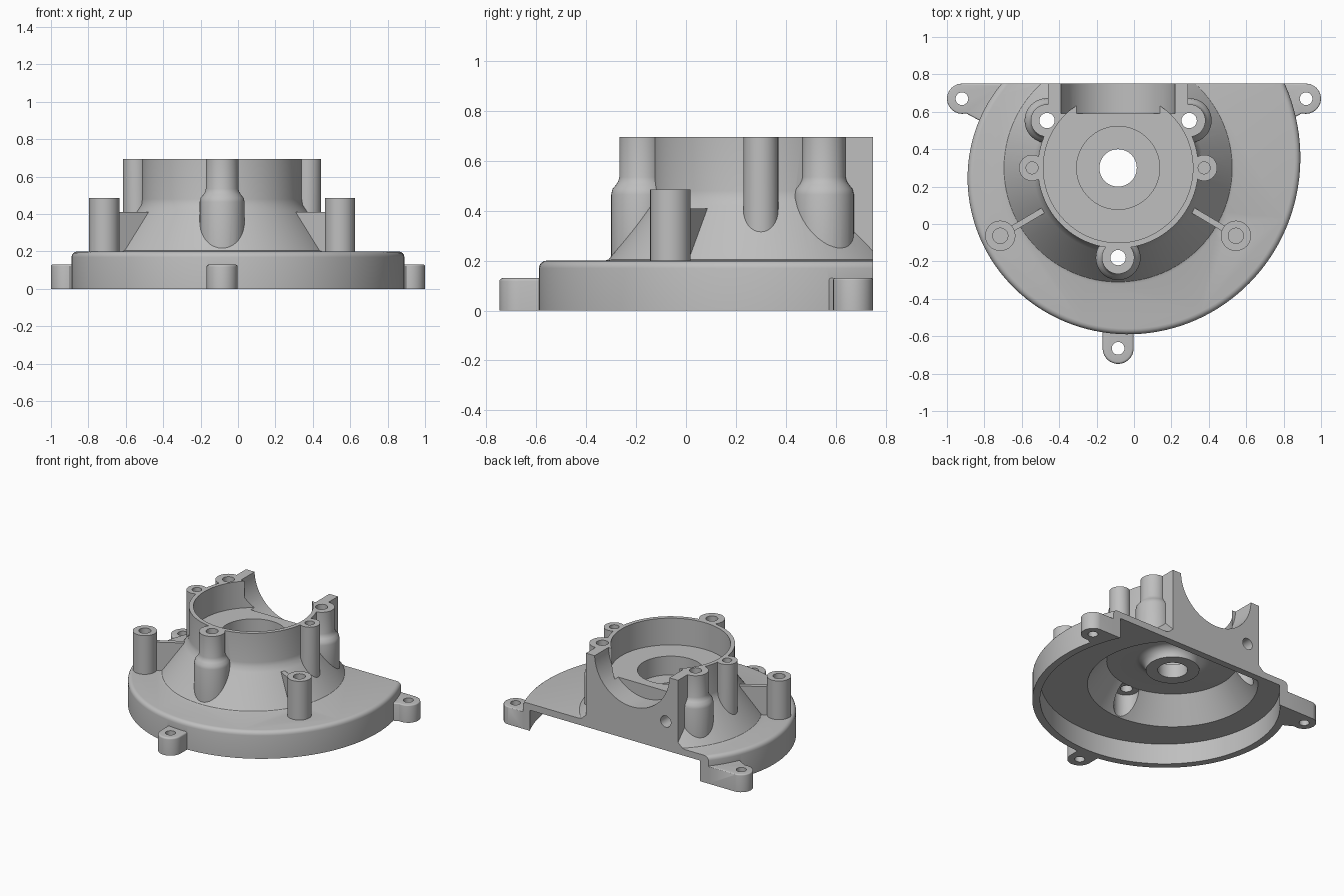
import bpy, bmesh
from math import sin, cos, pi, radians
from mathutils import Matrix, Vector

if "Cube" in bpy.data.objects:
    bpy.data.objects.remove(bpy.data.objects["Cube"], do_unlink=True)

CX, CY, BACK, TOP = -0.085, 0.30, 0.75, 0.695
CEILING = 0.33

metal = bpy.data.materials.new("cast_grey")
metal.use_nodes = True
grey = (0.52, 0.52, 0.52, 1)
metal.diffuse_color = grey
metal.node_tree.nodes["Principled BSDF"].inputs["Base Color"].default_value = grey


def finish(name, bm):
    bmesh.ops.recalc_face_normals(bm, faces=bm.faces)
    me = bpy.data.meshes.new(name)
    bm.to_mesh(me)
    bm.free()
    ob = bpy.data.objects.new(name, me)
    bpy.context.scene.collection.objects.link(ob)
    me.materials.append(metal)
    return ob


def lathe(name, x, y, profile, seg=48):
    """Closed solid turned about a vertical axis; profile runs bottom to top."""
    bm = bmesh.new()
    rings = [[bm.verts.new((x + r * cos(2 * pi * i / seg), y + r * sin(2 * pi * i / seg), z))
              for i in range(seg)] for r, z in profile]
    for a, b in zip(rings, rings[1:]):
        for i in range(seg):
            j = (i + 1) % seg
            bm.faces.new((a[i], a[j], b[j], b[i]))
    bm.faces.new(rings[0][::-1])
    bm.faces.new(rings[-1])
    return finish(name, bm)


def rod(name, x, y, r, z0, z1, seg=32):
    return lathe(name, x, y, [(r, z0), (r, z1)], seg)


def prism(name, outline, z0, z1, round_top=0):
    bm = bmesh.new()
    low = bm.faces.new([bm.verts.new((x, y, z0)) for x, y in outline])
    ext = bmesh.ops.extrude_face_region(bm, geom=[low])["geom"]
    top = [v for v in ext if isinstance(v, bmesh.types.BMVert)]
    bmesh.ops.translate(bm, verts=top, vec=(0, 0, z1 - z0))
    if round_top:
        edges = [e for e in bm.edges if all(v in top for v in e.verts)]
        bmesh.ops.bevel(bm, geom=edges, offset=round_top, segments=4,
                        profile=0.5, affect='EDGES')
    return finish(name, bm)


def box(name, x0, x1, y0, y1, z0, z1):
    return prism(name, [(x0, y0), (x1, y0), (x1, y1), (x0, y1)], z0, z1)


def combine(target, other, op):
    mod = target.modifiers.new("join", 'BOOLEAN')
    mod.operation, mod.solver, mod.object = op, 'EXACT', other
    bpy.context.view_layer.objects.active = target
    bpy.ops.object.modifier_apply(modifier=mod.name)
    bpy.data.objects.remove(other, do_unlink=True)


def arc(x, y, r, start, end, step):
    return [(x + r * cos(radians(a)), y + r * sin(radians(a)))
            for a in range(start, end, step)]


def spiral(inset):
    """Outline whose radius grows steadily around the hub axis."""
    pts = []
    for i in range(97):
        a = -220 + 260 * i / 96
        r = 0.888 + 0.085 * (a + 90) / 90 - inset
        pts.append((CX + r * cos(radians(a)), CY + r * sin(radians(a))))
    return pts


# Spiral flange
housing = prism("pump_housing", spiral(0), 0, 0.2, round_top=0.03)

# Mounting ears around the flange
solids = []
for s in (-1, 1):
    outline = arc(0.919, 0.67, 0.081, 90, -106, -15)
    outline += [(0.82, 0.55), (0.7, 0.55), (0.7, 0.751)]
    solids.append(prism("side_ear", [(s * x, y) for x, y in outline], 0, 0.13, 0.008))
outline = arc(CX, -0.665, 0.083, -180, 1, 12)
solids.append(prism("front_ear", outline + [(CX + 0.083, -0.5), (CX - 0.083, -0.5)],
                    0, 0.13, 0.012))

# Conical shoulder with the round hub on top
solids.append(lathe("hub", CX, CY, [(0.625, 0.1), (0.625, 0.2), (0.61, 0.205), (0.595, 0.225),
                                    (0.455, 0.42), (0.435, 0.45), (0.43, 0.48), (0.43, TOP)], 96))
solids.append(box("rear_block", CX - 0.375, CX + 0.375, 0.5, 0.85, 0.11, TOP))

# Large screw posts with swollen feet
posts = [(CX, -0.18), (CX - 0.38, 0.553), (CX + 0.38, 0.553)]
for x, y in posts:
    solids.append(lathe("screw_post", x, y, [(0.12, 0.12), (0.12, 0.465), (0.115, 0.487),
                                             (0.1, 0.505), (0.092, 0.518), (0.087, 0.535),
                                             (0.087, TOP)], 40))

# Small lugs, free-standing pillars and their webs
lugs = [(CX + s * 0.46, CY) for s in (-1, 1)]
pillars = [(CX + s * 0.63, -0.063) for s in (-1, 1)]
for x, y in lugs:
    solids.append(rod("side_lug", x, y, 0.07, 0.18, TOP))
for x, y in pillars:
    solids.append(rod("pillar", x, y, 0.081, 0.15, 0.485))
    start, end = Vector((x, y)), Vector((CX + (x - CX) * 0.63, 0.075))
    d = (end - start).normalized() * 0.016
    n = Vector((-d.y, d.x))
    solids.append(prism("web", [start + n, start - n, end - n, end + n], 0.16, 0.41))
for part in solids:
    combine(housing, part, 'UNION')

# Underside cavity: spiral channel plus cone, with a filleted bearing boss left standing
fillet = [(0.248 - 0.07 * sin(radians(a)), CEILING - 0.07 + 0.07 * cos(radians(a)))
          for a in range(0, 91, 15)]
cone = lathe("cone_cavity", CX, CY, [(0.57, 0.1), (0.57, 0.151), (0.44, CEILING)] + fillet, 96)
for x, y in posts:
    combine(cone, rod("post_pocket", x, y, 0.085, 0.11, CEILING - 0.001), 'UNION')
combine(cone, box("back_wall", -1, 1, 0.70, 1.2, 0, 0.5), 'DIFFERENCE')

cuts = [prism("channel", spiral(0.052), -0.1, 0.152), cone]

# Hub bowl, bearing seat and shaft hole
cuts.append(rod("bowl", CX, CY, 0.4, 0.498, 0.9, 96))
cuts.append(rod("bearing_seat", CX, CY, 0.222, 0.36, 0.6, 64))
cuts.append(rod("shaft_hole", CX, CY, 0.1, 0.1, 0.5, 48))

# Round outlet trough through the back, and the side drilling
trough = rod("trough", 0, 0, 0.305, 0, 0.3, 80)
trough.data.transform(Matrix.Translation((CX, 0.89, 0.705)) @ Matrix.Rotation(pi / 2, 4, 'X'))
drill = rod("drill", 0, 0, 0.042, 0, 0.25, 24)
drill.data.transform(Matrix.Translation((-0.36, 0.86, 0.365)) @ Matrix.Rotation(pi / 2, 4, 'X'))
cuts += [trough, drill]

# Screw holes
for x, y in posts:
    cuts.append(rod("post_hole", x, y, 0.041, 0.2, 0.8, 24))
for x, y in lugs:
    cuts.append(rod("lug_hole", x, y, 0.032, 0.45, 0.8, 24))
for x, y in pillars:
    cuts.append(rod("pillar_hole", x, y, 0.041, 0.3, 0.6, 24))
for x, y in [(-0.92, 0.67), (0.92, 0.67), (CX, -0.665)]:
    cuts.append(rod("ear_hole", x, y, 0.034, -0.1, 0.19, 24))

# Flat back face
cuts.append(box("back_cut", -2, 2, BACK, 2, -1, 2))
for part in cuts:
    combine(housing, part, 'DIFFERENCE')

# Smooth curved walls, crisp machined edges
bpy.ops.object.select_all(action='DESELECT')
housing.select_set(True)
bpy.context.view_layer.objects.active = housing
bpy.ops.object.shade_smooth_by_angle(angle=radians(30))
